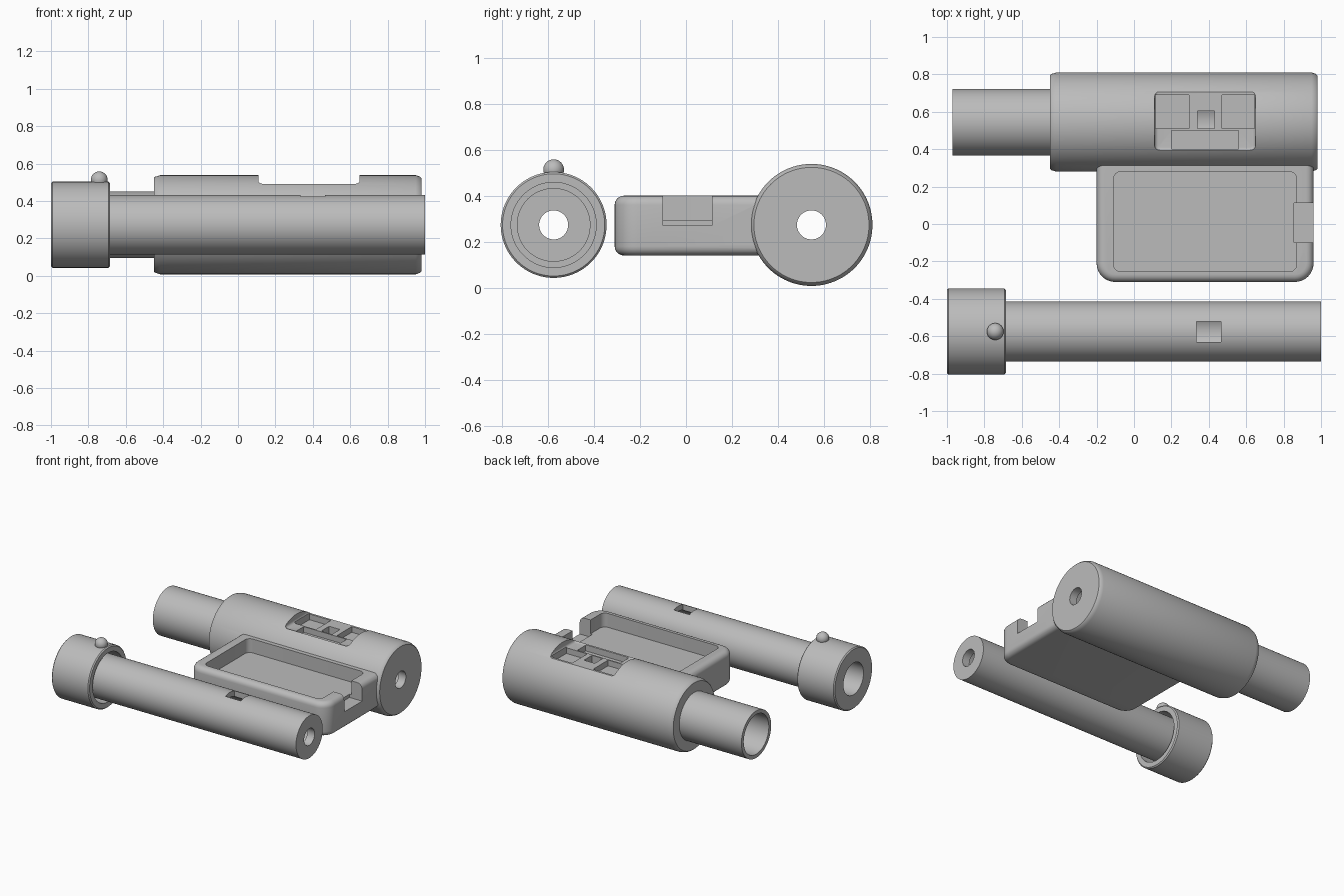
import bpy, bmesh, math
from mathutils import Matrix, Vector

if "Cube" in bpy.data.objects:
    bpy.data.objects.remove(bpy.data.objects["Cube"])

grey = bpy.data.materials.new("plain grey")
grey.use_nodes = True
tone = (0.5, 0.5, 0.5, 1)
grey.diffuse_color = tone
grey.node_tree.nodes["Principled BSDF"].inputs["Base Color"].default_value = tone

AXIS_Z = 0.273      # shared height of both tube axes
BODY_Y = 0.545
ROD_Y = -0.575


def make_object(name, bm):
    bmesh.ops.recalc_face_normals(bm, faces=bm.faces)
    mesh = bpy.data.meshes.new(name)
    bm.to_mesh(mesh)
    bm.free()
    mesh.materials.append(grey)
    obj = bpy.data.objects.new(name, mesh)
    bpy.context.collection.objects.link(obj)
    return obj


def lathe(name, profile, y, steps=96):
    """Spin a closed (x, radius) profile around an axis along x."""
    bm = bmesh.new()
    rings = []
    for i in range(steps):
        a = 2 * math.pi * i / steps
        rings.append([bm.verts.new((x, y + r * math.cos(a), AXIS_Z + r * math.sin(a)))
                      for x, r in profile])
    n = len(profile)
    for i in range(steps):
        a, b = rings[i], rings[(i + 1) % steps]
        for j in range(n):
            k = (j + 1) % n
            bm.faces.new((a[j], a[k], b[k], b[j]))
    return make_object(name, bm)


def block(name, x, y, z, corner=0, edge=0, which=lambda v: True, bottom_only=False):
    """Box from ranges, with rounded upright corners and rounded rims."""
    bm = bmesh.new()
    size = Vector((x[1] - x[0], y[1] - y[0], z[1] - z[0]))
    mid = Vector((sum(x), sum(y), sum(z))) / 2
    bmesh.ops.create_cube(bm, size=1, matrix=Matrix.Translation(mid) @ Matrix.Diagonal(size).to_4x4())
    if corner:
        upright = [e for e in bm.edges
                   if abs(e.verts[0].co.z - e.verts[1].co.z) > 1e-4 and which(e.verts[0].co)]
        bmesh.ops.bevel(bm, geom=upright, offset=corner, segments=8, profile=0.5, affect='EDGES')
    if edge:
        rim = [e for e in bm.edges if abs(e.verts[0].co.z - e.verts[1].co.z) < 1e-4
               and not (bottom_only and e.verts[0].co.z > mid.z)]
        bmesh.ops.bevel(bm, geom=rim, offset=edge, segments=5, profile=0.5, affect='EDGES')
    return make_object(name, bm)


def combine(obj, other, operation):
    mod = obj.modifiers.new("join", 'BOOLEAN')
    mod.operation = operation
    mod.solver = 'EXACT'
    mod.object = other
    with bpy.context.temp_override(object=obj, active_object=obj, selected_objects=[obj]):
        bpy.ops.object.modifier_apply(modifier=mod.name)
    bpy.data.objects.remove(other)


def smooth(obj):
    for o in bpy.context.selected_objects:
        o.select_set(False)
    obj.select_set(True)
    bpy.context.view_layer.objects.active = obj
    bpy.ops.object.shade_smooth_by_angle(angle=math.radians(30))


# Main housing: stepped tube with an end wall and a small hole
housing = lathe("housing", [
    (-0.97, 0.15), (-0.97, 0.178), (-0.45, 0.178), (-0.45, 0.25), (-0.442, 0.257),
    (-0.415, 0.265), (0.95, 0.265), (0.973, 0.257), (0.98, 0.25),
    (0.98, 0.063), (0.92, 0.063), (0.92, 0.15)], BODY_Y)

# Side tray fused to the housing
tray = block("tray", (-0.2, 0.96), (-0.31, 0.375), (0.14, 0.4), 0.1, 0.04,
             which=lambda v: v.y < 0)
combine(housing, tray, 'UNION')

# Tray pocket and the notch in its end wall
combine(housing, block("tray_pocket", (-0.11, 0.87), (-0.255, 0.28), (0.295, 0.6), 0.04),
        'DIFFERENCE')
combine(housing, block("end_notch", (0.855, 1.1), (-0.1, 0.113), (0.27, 0.6)), 'DIFFERENCE')

# Top recess with its smaller pockets
combine(housing, block("top_recess", (0.11, 0.65), (0.39, 0.73), (0.483, 0.7), 0.03, 0.02,
                       bottom_only=True), 'DIFFERENCE')
for px, py, floor in [((0.115, 0.295), (0.51, 0.69), 0.44),
                      ((0.47, 0.645), (0.51, 0.69), 0.44),
                      ((0.2, 0.56), (0.4, 0.5), 0.44),
                      ((0.34, 0.43), (0.51, 0.605), 0.3)]:
    combine(housing, block("pocket", px, py, (floor, 0.7)), 'DIFFERENCE')
smooth(housing)

# Sliding rod: hollow tube and collar with a groove around the tube
rod = lathe("rod", [
    (-1, 0.12), (-1, 0.222), (-0.992, 0.23), (-0.693, 0.23), (-0.685, 0.222),
    (-0.685, 0.185), (-0.9, 0.185), (-0.9, 0.16), (1, 0.16),
    (1, 0.063), (0.94, 0.063), (0.94, 0.12)], ROD_Y)
combine(rod, block("latch_hole", (0.335, 0.465), (-0.63, -0.52), (0.3, 0.6)), 'DIFFERENCE')
smooth(rod)

# Round guide bump on the collar
bm = bmesh.new()
bmesh.ops.create_uvsphere(bm, u_segments=32, v_segments=16, radius=0.045,
                          matrix=Matrix.Translation((-0.742, ROD_Y, 0.513)))
smooth(make_object("guide_bump", bm))
